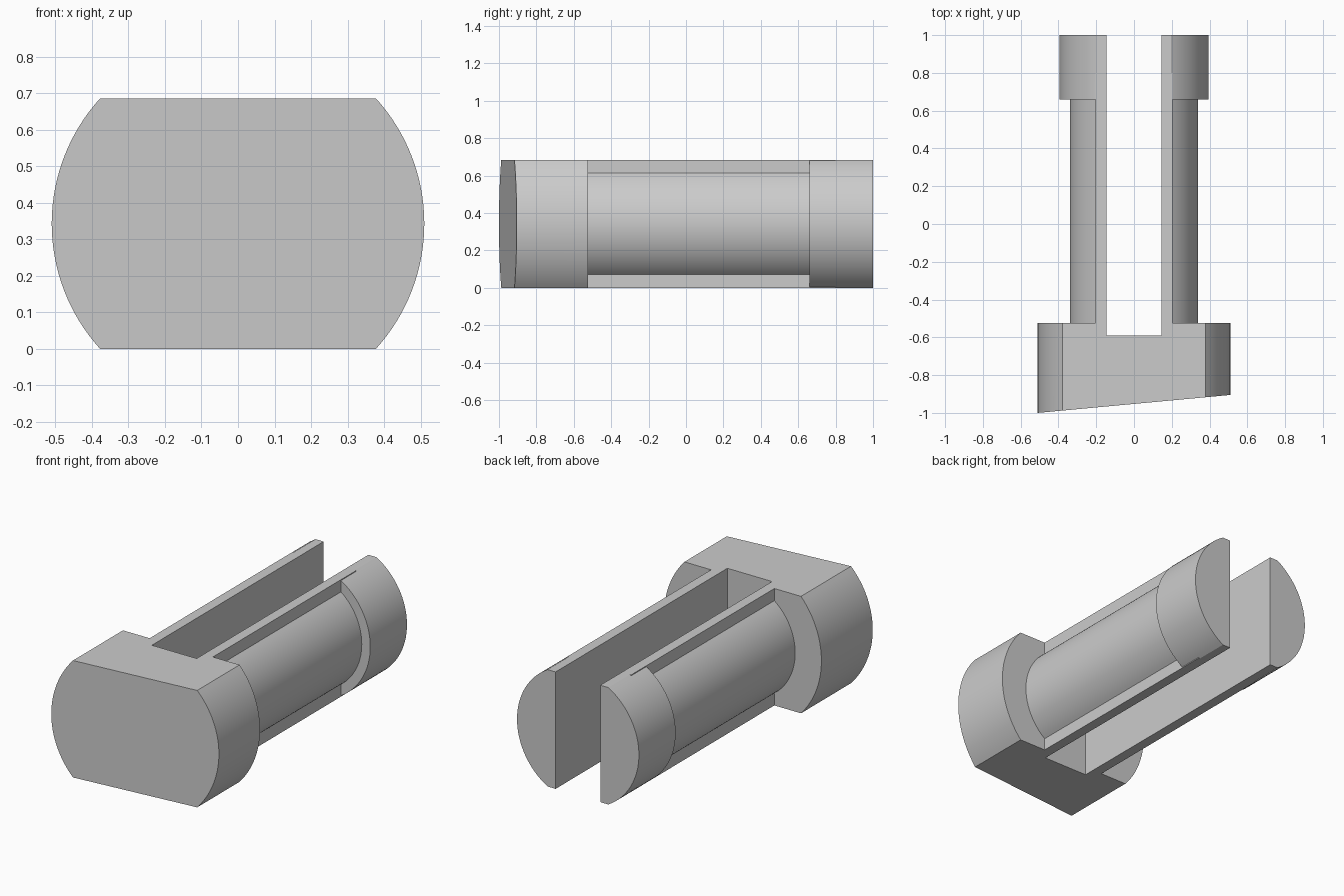
import bpy, bmesh, math

cube = bpy.data.objects.get("Cube")
if cube:
    bpy.data.objects.remove(cube, do_unlink=True)

HALF = 0.3425    # half of the height between the two flats
SLOT = 0.145     # half width of the slot
WEB = 0.205      # half width of the full-height strip beside the slot

grey = bpy.data.materials.new("plain grey")
grey.use_nodes = True
colour = (0.6, 0.6, 0.6, 1)
grey.diffuse_color = colour
grey.node_tree.nodes["Principled BSDF"].inputs["Base Color"].default_value = colour


def round_sided(radius, top, steps=32):
    """Right-hand arc between two heights, then its mirror on the left."""
    a = math.asin(top / radius)
    arc = [(radius * math.cos(t), radius * math.sin(t))
           for t in (a * (2 * i / steps - 1) for i in range(steps + 1))]
    return arc, [(-x, -z) for x, z in arc]


def extrude(name, outline, y0, y1, slant=0.0):
    """Prism along y; slant tilts the front face across x."""
    bm = bmesh.new()
    front = [bm.verts.new((x, y0 + slant * x, z + HALF)) for x, z in outline]
    back = [bm.verts.new((x, y1, z + HALF)) for x, z in outline]
    bm.faces.new(front)
    bm.faces.new(back[::-1])
    n = len(outline)
    for i in range(n):
        j = (i + 1) % n
        bm.faces.new((front[j], front[i], back[i], back[j]))
    bmesh.ops.recalc_face_normals(bm, faces=bm.faces)
    mesh = bpy.data.meshes.new(name)
    bm.to_mesh(mesh)
    bm.free()
    mesh.materials.append(grey)
    obj = bpy.data.objects.new(name, mesh)
    bpy.context.collection.objects.link(obj)
    return obj


def combine(target, other, operation):
    mod = target.modifiers.new(operation.title(), 'BOOLEAN')
    mod.operation = operation
    mod.solver = 'EXACT'
    mod.object = other
    bpy.context.view_layer.objects.active = target
    bpy.ops.object.modifier_apply(modifier=mod.name)
    bpy.data.objects.remove(other, do_unlink=True)


# Head with slanted front
right, left = round_sided(0.51, HALF)
body = extrude("slotted_pin", right + left, -0.9525, -0.525, 0.0931)

# Waisted shaft: rounded cheeks on a full-height strip
right, left = round_sided(0.34, math.sqrt(0.34 ** 2 - WEB ** 2))
shaft = extrude("shaft", [(WEB, -HALF)] + right + [(WEB, HALF), (-WEB, HALF)]
                + left + [(-WEB, -HALF)], -0.7, 0.8)
combine(body, shaft, 'UNION')

# Thicker rear collar
right, left = round_sided(0.395, HALF)
combine(body, extrude("collar", right + left, 0.66, 1.0), 'UNION')

# Slot that splits the shaft into two prongs
slot = extrude("slot_cutter", [(-SLOT, -1), (SLOT, -1), (SLOT, 1), (-SLOT, 1)], -0.59, 1.2)
slot.hide_render = True
combine(body, slot, 'DIFFERENCE')

# Smooth the round sides, keep the edges sharp
bpy.ops.object.select_all(action='DESELECT')
body.select_set(True)
bpy.context.view_layer.objects.active = body
bpy.ops.object.shade_smooth_by_angle(angle=math.radians(25))
